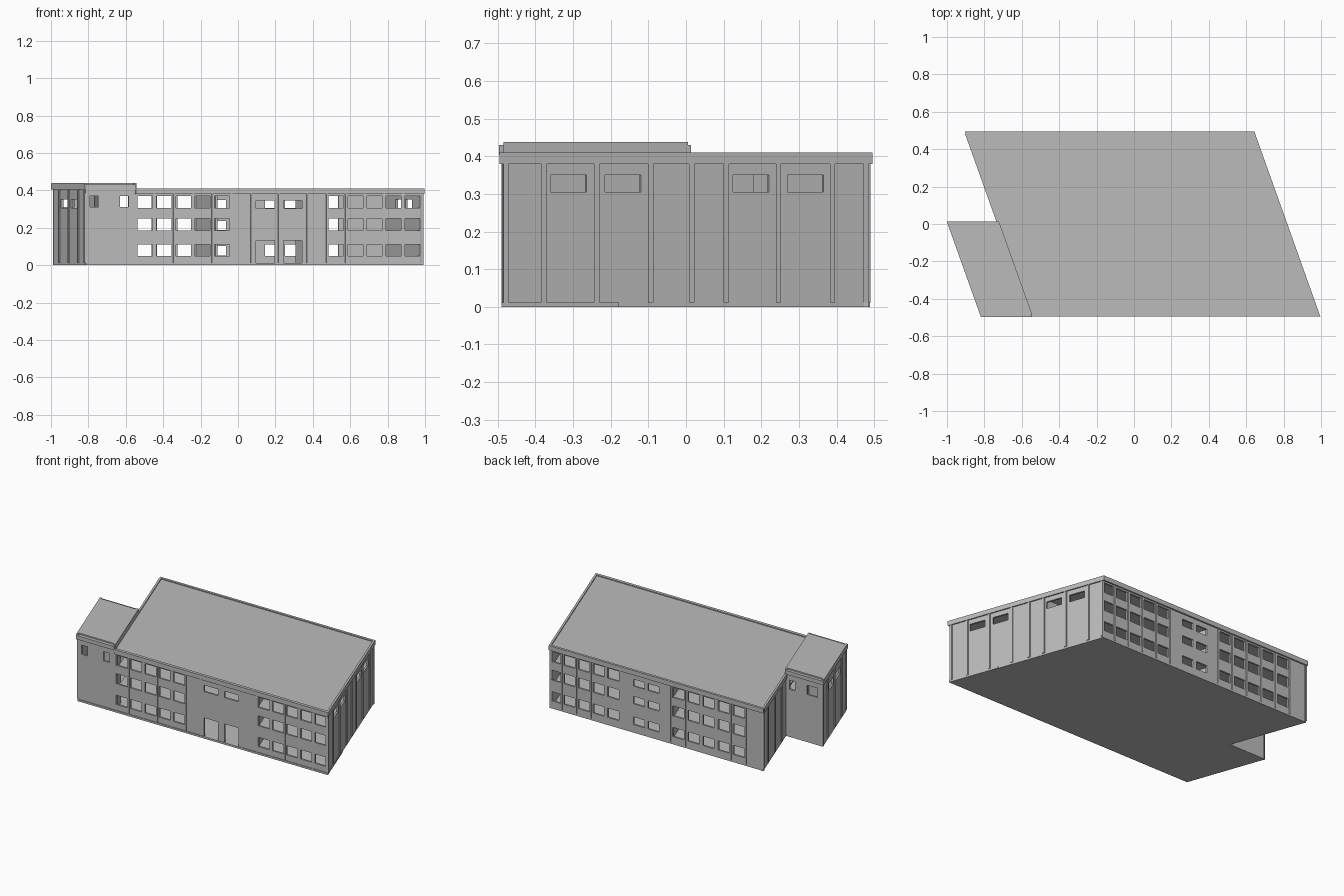
import bpy, bmesh

cube = bpy.data.objects.get("Cube")
if cube:
    bpy.data.objects.remove(cube, do_unlink=True)

grey = bpy.data.materials.new("plain grey")
grey.use_nodes = True
grey.diffuse_color = (0.5, 0.5, 0.5, 1)
grey.node_tree.nodes["Principled BSDF"].inputs["Base Color"].default_value = (0.5, 0.5, 0.5, 1)

FRONT, BACK, MID = -0.485, 0.485, 0.005   # y of the front, back and wing back walls
LEFT, JOIN, RIGHT = -0.815, -0.55, 0.985  # x of the side walls at the front
THICK = 0.012


def sx(x, y):
    """Slide a front x position along the slanted plan."""
    return x - 0.357 * (y - FRONT)


def finish(name, bm):
    mesh = bpy.data.meshes.new(name)
    bm.to_mesh(mesh)
    bm.free()
    mesh.materials.append(grey)
    obj = bpy.data.objects.new(name, mesh)
    bpy.context.collection.objects.link(obj)
    return obj


def prism(name, xa, xb, ya, yb, za, zb):
    """Block whose sides follow the slant of the plan."""
    bm = bmesh.new()
    plan = [(xa, ya), (xb, ya), (xb, yb), (xa, yb)]
    base = bm.faces.new([bm.verts.new((sx(x, y), y, za)) for x, y in plan])
    top = bmesh.ops.extrude_face_region(bm, geom=[base])["geom"]
    bmesh.ops.translate(bm, vec=(0, 0, zb - za),
                        verts=[v for v in top if isinstance(v, bmesh.types.BMVert)])
    bmesh.ops.recalc_face_normals(bm, faces=bm.faces)
    return finish(name, bm)


def wall(name, p, q, top, holes, axis):
    """Upright panel from p to q with rectangular openings along x (0) or y (1)."""
    span = q[axis] - p[axis]
    cuts = [((a - p[axis]) / span, (b - p[axis]) / span, za, zb) for a, b, za, zb in holes]
    cuts = [(min(a, b), max(a, b), za, zb) for a, b, za, zb in cuts]
    us = sorted({0, 1} | {u for c in cuts for u in c[:2]})
    zs = sorted({0, top} | {z for c in cuts for z in c[2:]})
    bm = bmesh.new()
    grid = [[bm.verts.new((p[0] + (q[0] - p[0]) * u, p[1] + (q[1] - p[1]) * u, z))
             for z in zs] for u in us]
    for i in range(len(us) - 1):
        for j in range(len(zs) - 1):
            u, z = (us[i] + us[i + 1]) / 2, (zs[j] + zs[j + 1]) / 2
            if not any(a < u < b and c < z < d for a, b, c, d in cuts):
                bm.faces.new((grid[i][j], grid[i + 1][j], grid[i + 1][j + 1], grid[i][j + 1]))
    bmesh.ops.delete(bm, geom=[v for v in bm.verts if not v.link_faces], context="VERTS")
    obj = finish(name, bm)
    mod = obj.modifiers.new("thickness", "SOLIDIFY")
    mod.thickness = THICK
    mod.offset = -1


# Window layouts
storeys = [(0.05, 0.11), (0.185, 0.25), (0.305, 0.37)]
low_storeys = [(0.052, 0.102), (0.188, 0.236), (0.303, 0.347)]


def columns(start, step, width, count, rows):
    return [(start + i * step, start + i * step + width, za, zb)
            for i in range(count) for za, zb in rows]


front_holes = columns(-0.55 + THICK, 0.103, 0.08, 5, storeys) + columns(0.485, 0.102, 0.08, 5, storeys)
front_holes += columns(0.095, 0.147, 0.1, 2, [(THICK, 0.132), (0.303, 0.345)])
front_holes += [(-0.79, -0.745, 0.31, 0.37), (-0.63, -0.585, 0.31, 0.37)]
back_holes = columns(0.145, 0.105, 0.08, 5, storeys) + columns(-0.76, 0.109, 0.08, 5, storeys)
back_holes += columns(-0.145, 0.105, 0.08, 2, low_storeys)
near_holes = [(-0.36, -0.265, 0.305, 0.35), (-0.215, -0.12, 0.305, 0.35)]
far_holes = [(0.125, 0.22, 0.305, 0.35), (0.27, 0.365, 0.305, 0.35)]
wing_back_holes = [(-0.95, -0.875, 0.31, 0.37), (-0.79, -0.75, 0.31, 0.37)]


def pt(x, y):
    return sx(x, y), y


# Outer walls
wall("front_wall", pt(LEFT, FRONT), pt(RIGHT, FRONT), 0.395, front_holes, 0)
wall("right_wall", pt(RIGHT, FRONT), pt(RIGHT, BACK), 0.395, near_holes + far_holes, 1)
wall("back_wall", pt(RIGHT, BACK), pt(JOIN, BACK), 0.395, back_holes, 0)
wall("left_wall", pt(JOIN, BACK), pt(JOIN, MID), 0.395, [], 1)
wall("wing_back_wall", pt(JOIN, MID), pt(LEFT, MID), 0.42, wing_back_holes, 0)
wall("wing_left_wall", pt(LEFT, MID), pt(LEFT, FRONT), 0.42, near_holes, 1)

# Ground slab, storey floors and inner partitions
prism("ground_slab", JOIN, RIGHT, FRONT, BACK, 0, THICK)
prism("wing_ground_slab", LEFT, JOIN, FRONT, MID, 0, THICK)
for i, z in enumerate((0.135, 0.265)):
    prism(f"storey_floor_{i + 1}", JOIN + 0.01, RIGHT - 0.01, FRONT + 0.01, BACK - 0.01, z, z + 0.01)
prism("front_partition", 0.455, 0.465, FRONT + 0.005, -0.07, 0.005, 0.39)
prism("back_partition", 0.118, 0.128, 0.18, BACK - 0.005, 0.005, 0.39)
prism("wing_partition", JOIN, JOIN + 0.01, FRONT + 0.005, -0.38, 0.005, 0.39)
prism("corridor_wall", 0.74, RIGHT - 0.005, 0.08, 0.09, 0.005, 0.39)

# Plinth along the front and right
prism("front_plinth", LEFT, RIGHT + 0.004, FRONT - 0.005, FRONT, 0, THICK)
prism("right_plinth", RIGHT, RIGHT + 0.004, FRONT, -0.18, 0, THICK)

# Main roof with cornice strips
prism("main_roof", JOIN, RIGHT, FRONT, BACK, 0.39, 0.404)
prism("front_cornice", JOIN, RIGHT + 0.008, FRONT - 0.01, FRONT + 0.01, 0.38, 0.41)
prism("back_cornice", JOIN - 0.004, RIGHT + 0.008, BACK - 0.006, BACK + 0.01, 0.38, 0.41)
prism("right_cornice", RIGHT - 0.006, RIGHT + 0.008, FRONT, BACK, 0.38, 0.41)
prism("left_cornice", JOIN - 0.008, JOIN + 0.006, MID, BACK, 0.38, 0.41)

# Raised wing roof with its cornice
prism("wing_roof", LEFT, JOIN, FRONT + 0.01, MID - 0.012, 0.395, 0.438)
prism("wing_front_cornice", LEFT - 0.008, JOIN, FRONT - 0.012, FRONT + 0.01, 0.405, 0.43)
prism("wing_front_frieze", LEFT - 0.003, JOIN, FRONT - 0.004, FRONT + 0.01, 0.385, 0.405)
prism("wing_back_cornice", LEFT - 0.008, JOIN + 0.006, MID - 0.012, MID + 0.008, 0.405, 0.43)
prism("wing_left_cornice", LEFT - 0.008, LEFT + 0.006, FRONT, MID, 0.405, 0.438)
prism("wing_right_cornice", JOIN - 0.006, JOIN + 0.006, FRONT, MID, 0.395, 0.438)

# Side pilasters
for i, y in enumerate((-0.478, -0.378, -0.237, -0.094, 0.015, 0.107, 0.246, 0.389, 0.478)):
    ya, yb = y - 0.007, y + 0.007
    prism(f"right_pilaster_{i}", RIGHT - 0.004, RIGHT + 0.006, ya, yb, THICK, 0.38)
    if y < 0:
        prism(f"wing_pilaster_{i}", LEFT - 0.006, LEFT + 0.004, ya, yb, THICK, 0.405)
    elif y > 0.1:
        prism(f"left_pilaster_{i}", JOIN - 0.006, JOIN + 0.004, ya, yb, THICK, 0.38)

# Slim fins between the window columns, front and back
front_fins = [-0.447 + 0.103 * i for i in range(5)] + [0.07, 0.218, 0.37]
front_fins += [0.474 + 0.102 * i for i in range(5)]
back_fins = [0.135 + 0.105 * i for i in range(5)] + [-0.772 + 0.109 * i for i in range(6)]
for i, x in enumerate(front_fins):
    prism(f"front_fin_{i}", x - 0.003, x + 0.003, FRONT - 0.005, FRONT, THICK, 0.38)
for i, x in enumerate(back_fins):
    x += 0.357 * (BACK - FRONT)
    prism(f"back_fin_{i}", x - 0.003, x + 0.003, BACK, BACK + 0.005, THICK, 0.38)
